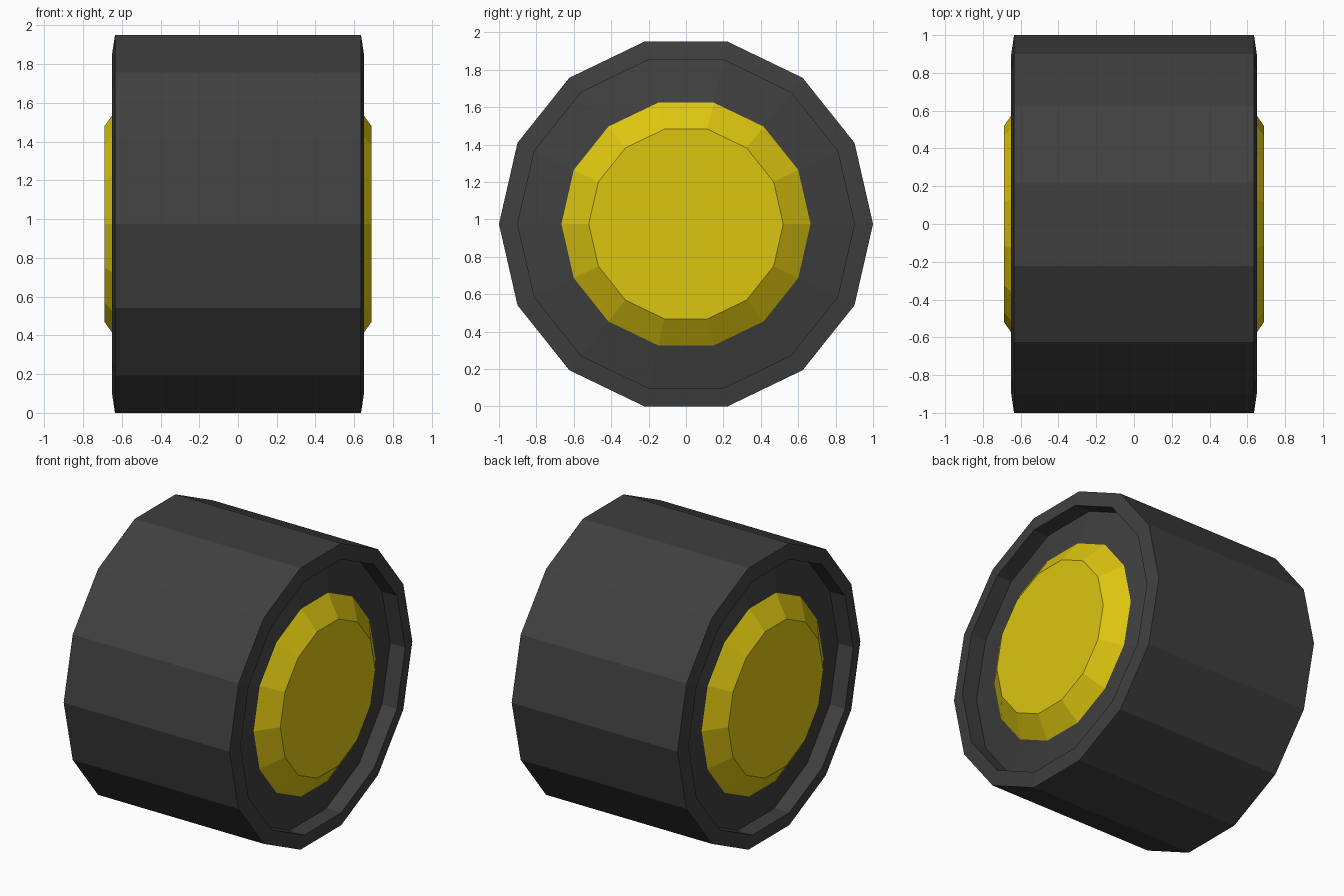
import bpy, bmesh, math

if "Cube" in bpy.data.objects:
    bpy.data.objects.remove(bpy.data.objects["Cube"])

SIDES = 14
CENTRE_Z = math.sin(math.tau * 3.0 / 14)      # wheel rests on a flat facet


def material(name, rgb):
    m = bpy.data.materials.new(name)
    m.diffuse_color = (*rgb, 1)
    m.use_nodes = True
    m.node_tree.nodes["Principled BSDF"].inputs["Base Color"].default_value = m.diffuse_color
    return m


def lathe_x(name, profile, mat):
    """Revolve (x, radius) points about the X axis, capping both ends."""
    bm = bmesh.new()
    rings = []
    for x, r in profile:
        rings.append([bm.verts.new((x, r * math.cos(math.tau * i / SIDES),
                                    CENTRE_Z + r * math.sin(math.tau * i / SIDES)))
                      for i in range(SIDES)])
    for a, b in zip(rings, rings[1:]):
        for i in range(SIDES):
            j = (i + 1) % SIDES
            bm.faces.new((a[i], a[j], b[j], b[i]))
    bm.faces.new(rings[0])
    bm.faces.new(rings[-1])
    bmesh.ops.recalc_face_normals(bm, faces=bm.faces)
    me = bpy.data.meshes.new(name)
    bm.to_mesh(me)
    bm.free()
    me.materials.append(mat)
    ob = bpy.data.objects.new(name, me)
    bpy.context.collection.objects.link(ob)
    return ob


def mirrored(half):
    return [(-x, r) for x, r in half] + [(x, r) for x, r in reversed(half)]


rubber = material("dark rubber", (0.05, 0.05, 0.05))
yellow = material("yellow rim", (0.72, 0.56, 0.005))

# Tyre: recessed sloping sidewall, raised lip, flat tread
lathe_x("tyre", mirrored([(0.60, 0.60), (0.535, 0.90), (0.65, 0.90), (0.635, 1.0)]), rubber)

# Hub: tapered cap showing on both sides
lathe_x("hub_cap", mirrored([(0.688, 0.52), (0.585, 0.667), (0.56, 0.667)]), yellow)
